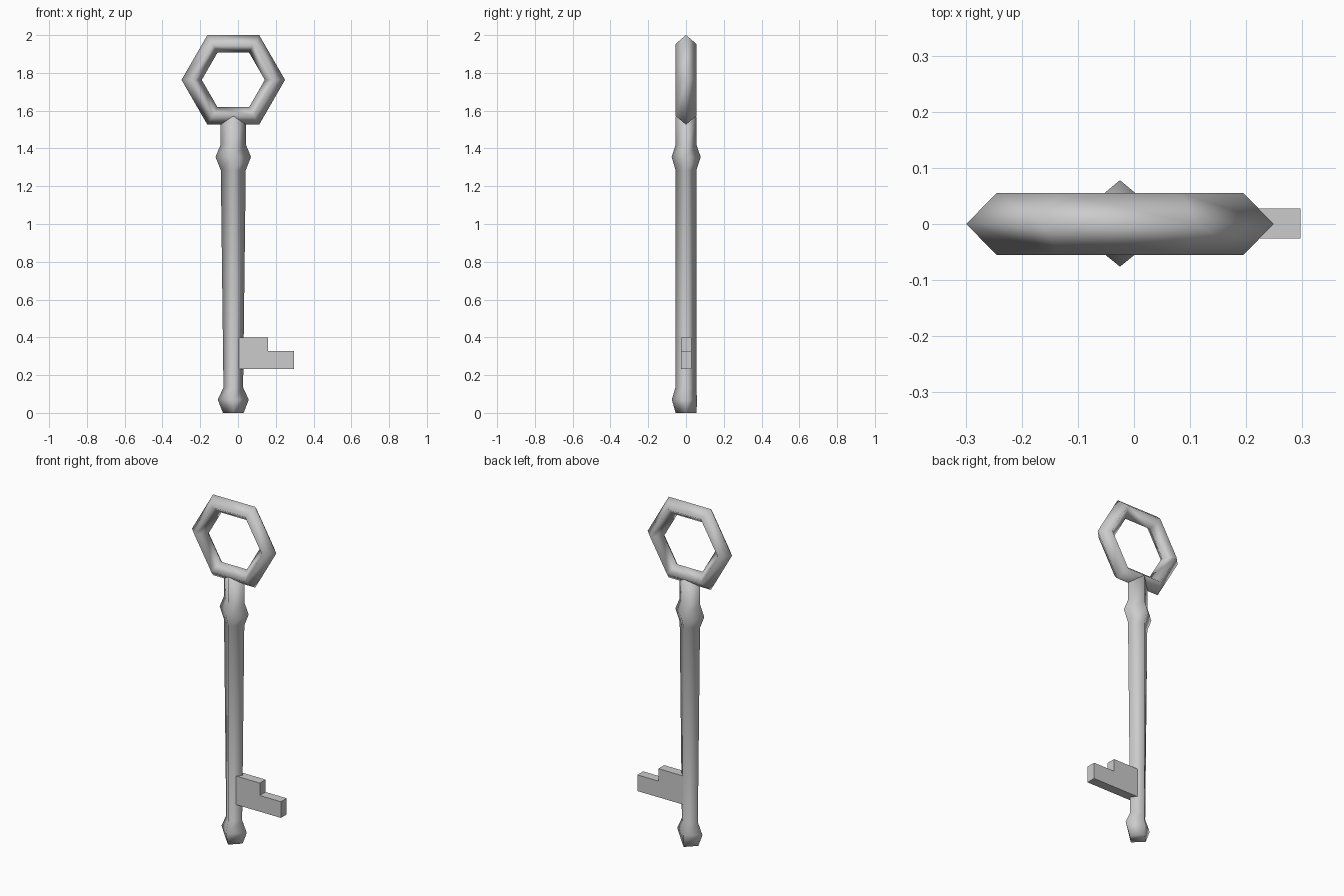
import bpy, bmesh
from math import cos, sin, tau

if "Cube" in bpy.data.objects:
    bpy.data.objects.remove(bpy.data.objects["Cube"])

CX = -0.025  # axis of the shaft and bow


def loft(name, rings, close=False, smooth=True):
    """Skin a list of equal-length point loops, capped or closed on itself."""
    bm = bmesh.new()
    loops = [[bm.verts.new(p) for p in ring] for ring in rings]
    pairs = list(zip(loops, loops[1:]))
    if close:
        pairs.append((loops[-1], loops[0]))
    else:
        bm.faces.new(loops[0])
        bm.faces.new(loops[-1])
    n = len(loops[0])
    for a, b in pairs:
        for i in range(n):
            j = (i + 1) % n
            bm.faces.new((a[i], a[j], b[j], b[i]))
    bmesh.ops.recalc_face_normals(bm, faces=bm.faces)
    for f in bm.faces:
        f.smooth = smooth
    mesh = bpy.data.meshes.new(name)
    bm.to_mesh(mesh)
    bm.free()
    obj = bpy.data.objects.new(name, mesh)
    bpy.context.collection.objects.link(obj)
    return obj


# Bow: six-sided ring with a diamond cross-section
section = [(0.274, 0), (0.220, 0.055), (0.167, 0), (0.220, -0.055)]
bow = [[(CX + r * cos(k * tau / 6), y, 1.763 + r * sin(k * tau / 6))
        for r, y in section] for k in range(6)]
loft("bow", bow, close=True)

# Shaft: four-sided diamond profile (z, half width, front depth, back depth)
profile = [
    (0.0, 0.055, 0.055, 0.056),
    (0.07, 0.082, 0.075, 0.058),
    (0.135, 0.052, 0.056, 0.055),
    (1.285, 0.066, 0.055, 0.055),
    (1.355, 0.094, 0.076, 0.078),
    (1.42, 0.067, 0.055, 0.055),
    (1.57, 0.067, 0.055, 0.055),
]
loft("shaft", [[(CX + w, 0, z), (CX, b, z), (CX - w, 0, z), (CX, -f, z)]
               for z, w, f, b in profile])

# Bit: stepped plate near the tip
outline = [(-0.005, 0.232), (0.297, 0.232), (0.297, 0.327),
           (0.16, 0.327), (0.16, 0.40), (-0.005, 0.40)]
loft("bit", [[(x, y, z) for x, z in outline] for y in (-0.026, 0.028)],
     smooth=False)
